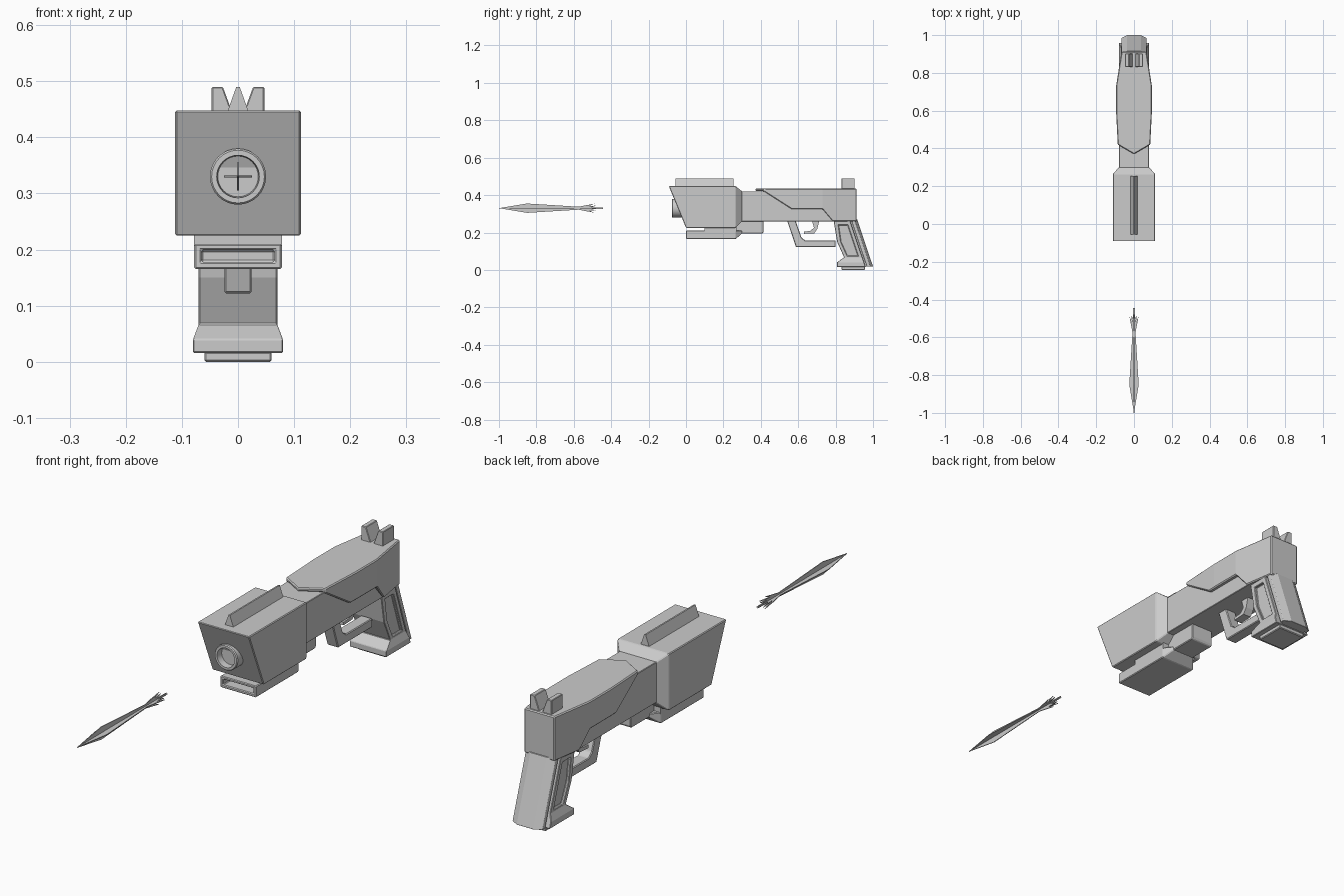
import bpy, bmesh, math
from mathutils import Vector

if "Cube" in bpy.data.objects:
    bpy.data.objects.remove(bpy.data.objects["Cube"])


def make(name, rings, bevel=0.0):
    """Skin equal-length rings of points into a closed solid."""
    bm = bmesh.new()
    vs = [[bm.verts.new(p) for p in r] for r in rings]
    n = len(rings[0])
    for a, b in zip(vs, vs[1:]):
        for i in range(n):
            j = (i + 1) % n
            bm.faces.new((a[i], a[j], b[j], b[i]))
    bm.faces.new(vs[0][::-1])
    bm.faces.new(vs[-1])
    bmesh.ops.recalc_face_normals(bm, faces=bm.faces)
    me = bpy.data.meshes.new(name)
    bm.to_mesh(me)
    bm.free()
    ob = bpy.data.objects.new(name, me)
    bpy.context.collection.objects.link(ob)
    if bevel:
        add_bevel(ob, bevel)
    return ob


def add_bevel(ob, width):
    m = ob.modifiers.new("bevel", 'BEVEL')
    m.width, m.segments, m.limit_method = width, 1, 'ANGLE'
    m.angle_limit = math.radians(30)


def prism(name, pts, lo, hi, axis='x', bevel=0.0):
    """Extrude a 2D profile along an axis from lo to hi."""
    f = {'x': lambda p, t: (t, p[0], p[1]),
         'y': lambda p, t: (p[0], t, p[1]),
         'z': lambda p, t: (p[0], p[1], t)}[axis]
    return make(name, [[f(p, t) for p in pts] for t in (lo, hi)], bevel)


def rect(a0, a1, b0, b1):
    return [(a0, b0), (a1, b0), (a1, b1), (a0, b1)]


def y_ring(w, z0, z1, yb, yt=None):
    yt = yb if yt is None else yt
    return [(-w, yb, z0), (w, yb, z0), (w, yt, z1), (-w, yt, z1)]


def z_ring(z, y0, y1, w):
    return [(-w, y0, z), (w, y0, z), (w, y1, z), (-w, y1, z)]


def boolean(ob, cutter, op):
    m = ob.modifiers.new("cut", 'BOOLEAN')
    m.object, m.operation, m.solver = cutter, op, 'EXACT'
    bpy.context.view_layer.objects.active = ob
    bpy.ops.object.modifier_apply(modifier=m.name)
    bpy.data.objects.remove(cutter)


# Front housing with raked face and tapered rear
make("front_housing", [y_ring(.112, .225, .448, 0, -.092),
                       y_ring(.112, .225, .448, .265),
                       y_ring(.08, .26, .42, .30)], .003)
prism("top_rail", [(-.021, .44), (.021, .44), (.003, .49), (-.003, .49)], -.055, .255, 'y')


# Muzzle ring with recessed bore
def circle(r, y, n=32):
    return [(r * math.cos(2 * math.pi * i / n), y, .33 + r * math.sin(2 * math.pi * i / n))
            for i in range(n)]


muzzle = make("muzzle", [circle(.05, .02), circle(.05, -.072), circle(.047, -.076),
                         circle(.038, -.076), circle(.036, -.05)])
bpy.context.view_layer.objects.active = muzzle
muzzle.select_set(True)
bpy.ops.object.shade_smooth_by_angle(angle=math.radians(30))
muzzle.select_set(False)

# Lower accessory with front slot
lower = make("lower_unit", [y_ring(.078, .165, .21, 0), y_ring(.078, .165, .21, .265),
                            y_ring(.05, .195, .21, .30)])
boolean(lower, prism("slot_cutter", rect(-.065, .065, .178, .199), -.05, .05, 'y'), 'DIFFERENCE')
add_bevel(lower, .003)
prism("lower_mount", rect(.1, .27, .205, .232), -.078, .078)
prism("lower_mount_rear", [(.26, .195), (.41, .195), (.415, .205), (.415, .265), (.26, .265)],
      -.05, .05, bevel=.003)

# Central body
prism("central_body", rect(.28, .81, .26, .42), -.08, .08, bevel=.002)

# Upper cover: side profile intersected with the plan outline
cover = prism("upper_cover", [(.36, .435), (.36, .421), (.415, .421), (.565, .325), (.73, .325),
                              (.785, .26), (.912, .26), (.912, .435)], -.12, .12)
half = [(.086, .42), (.095, .6), (.095, .73), (.066, .912)]
plan = [(0, .37)] + half + [(-x, y) for x, y in reversed(half)]
boolean(cover, prism("plan_cutter", plan, .2, .5, 'z'), 'INTERSECT')
add_bevel(cover, .004)

# Rear sights
for s, side in ((1, "right"), (-1, "left")):
    prism("rear_sight_" + side, [(s * x, z) for x, z in
          ((.005, .43), (.047, .43), (.047, .49), (.027, .49))], .832, .902, 'y', .002)

# Grip with flared foot and recessed side panels
grip = make("grip", [z_ring(.27, .788, .875, .07), z_ring(.15, .808, .915, .07),
                     z_ring(.067, .845, .943, .07), z_ring(.04, .807, .952, .08),
                     z_ring(.016, .807, .96, .08)])
panel = [(.815, .24), (.865, .24), (.92, .075), (.862, .075), (.828, .15)]
for s in (1, -1):
    boolean(grip, prism("panel_cutter", panel, s * .06, s * .1), 'DIFFERENCE')
add_bevel(grip, .002)
make("grip_core", [z_ring(.27, .86, .9, .056), z_ring(.018, .94, .98, .056)])


# Chamfered back strap
def strap(z, y):
    return [(-.065, y, z), (.065, y, z), (.065, y + .018, z),
            (.036, y + .033, z), (-.036, y + .033, z), (-.065, y + .018, z)]


make("back_strap", [strap(.27, .882), strap(.018, .967)], .001)
prism("grip_base_plate", rect(-.06, .06, .832, .957), 0, .018, 'z', .003)

# Trigger and guard
prism("trigger_guard", [(.54, .265), (.588, .122), (.80, .122), (.80, .157), (.638, .157),
                        (.618, .172), (.585, .265)], -.024, .024, bevel=.003)
prism("trigger", [(.672, .27), (.715, .27), (.702, .22), (.686, .196), (.63, .193),
                  (.63, .205), (.665, .208), (.684, .226)], -.018, .018)

# Flying dart: two crossed thin blades
edge = [(-.85, .025), (-.575, .008), (-.49, .024), (-.52, .011), (-.48, .014), (-.505, .005),
        (-.445, .004)]
blade = [(-1, 0)] + edge + [(y, -r) for y, r in reversed(edge)]
prism("dart_blade_vertical", [(y, .33 + r) for y, r in blade], -.0015, .0015)
prism("dart_blade_horizontal", [(r, y) for y, r in blade], .3285, .3315, 'z')
